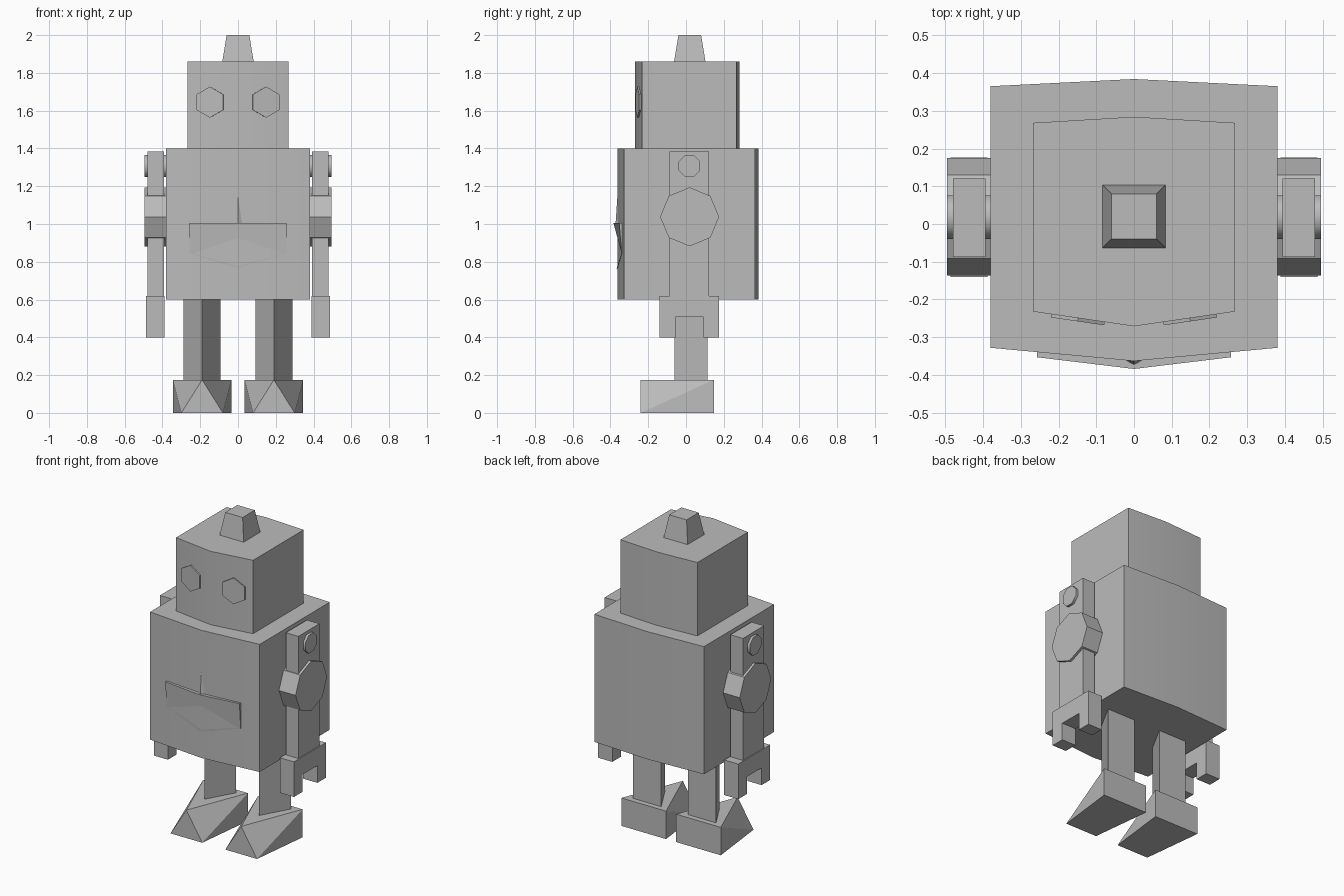
import bpy, bmesh, math
from mathutils import Matrix, Vector

cube = bpy.data.objects.get("Cube")
if cube:
    bpy.data.objects.remove(cube)

GREY = (0.5, 0.5, 0.5, 1)
metal = bpy.data.materials.new("grey metal")
metal.use_nodes = True
metal.diffuse_color = GREY
metal.node_tree.nodes["Principled BSDF"].inputs["Base Color"].default_value = GREY


def build(name, verts, faces, smooth=0):
    """Make an object; smooth is the largest edge angle to soften, in degrees."""
    bm = bmesh.new()
    vs = [bm.verts.new(v) for v in verts]
    for f in faces:
        bm.faces.new([vs[i] for i in f])
    bmesh.ops.recalc_face_normals(bm, faces=bm.faces[:])
    me = bpy.data.meshes.new(name)
    bm.to_mesh(me)
    bm.free()
    me.materials.append(metal)
    ob = bpy.data.objects.new(name, me)
    bpy.context.collection.objects.link(ob)
    if smooth:
        bpy.ops.object.select_all(action='DESELECT')
        ob.select_set(True)
        bpy.context.view_layer.objects.active = ob
        bpy.ops.object.shade_smooth_by_angle(angle=math.radians(smooth))
    return ob


def loft(name, ring_a, ring_b, smooth=0):
    """Join two matching outlines and cap both ends."""
    n = len(ring_a)
    faces = [(i, (i + 1) % n, n + (i + 1) % n, n + i) for i in range(n)]
    faces += [tuple(range(n)), tuple(range(n, 2 * n))]
    return build(name, ring_a + ring_b, faces, smooth)


def upright(name, outline, z0, z1, smooth=0):
    return loft(name, [(x, y, z0) for x, y in outline],
                [(x, y, z1) for x, y in outline], smooth)


def sideways(name, outline, x0, x1, smooth=0):
    return loft(name, [(x0, y, z) for y, z in outline],
                [(x1, y, z) for y, z in outline], smooth)


def ngon(n, r, cx=0, cy=0, turn=0):
    return [(cx + r * math.cos(math.tau * i / n + turn),
             cy + r * math.sin(math.tau * i / n + turn)) for i in range(n)]


def rect(x, y0, y1):
    return [(-x, y0), (x, y0), (x, y1), (-x, y1)]


def bowed_box(name, half, front, front_mid, back, back_mid, z0, z1):
    outline = [(-half, front), (0, front_mid), (half, front),
               (half, back), (0, back_mid), (-half, back)]
    return upright(name, outline, z0, z1, 30)


# Torso and head with slightly bowed front and back
bowed_box("torso", 0.38, -0.328, -0.363, 0.365, 0.384, 0.6, 1.4)
bowed_box("head", 0.267, -0.232, -0.271, 0.268, 0.284, 1.4, 1.86)

# Tapered cap
loft("head_cap", [(x, y, 1.86) for x, y in rect(0.083, -0.063, 0.103)],
     [(x, y, 2.0) for x, y in rect(0.06, -0.04, 0.08)])

# Mouth: wedge leaning out of the torso front, pointed at the bottom
outer = [(-0.257, -0.353, 1.005), (0, -0.384, 1.005), (0.257, -0.353, 1.005),
         (0.257, -0.341, 0.845), (0, -0.367, 0.765), (-0.257, -0.341, 0.845)]
loft("mouth", outer, [(x, -0.31, z) for x, y, z in outer], 30)

# Nose: thin spike rising from the mouth
build("nose", [(-0.032, -0.355, 1.0), (0.032, -0.355, 1.0), (0, -0.373, 1.0),
               (0, -0.362, 1.165)],
      [(0, 1, 2), (0, 2, 3), (2, 1, 3), (0, 1, 3)])

for side, s in (("left", 1), ("right", -1)):
    # Hexagonal eye lying on the sloped face
    eye = upright(side + "_eye", ngon(6, 0.082, turn=math.pi / 2), -0.02, 0.009)
    eye.matrix_world = (Matrix.Translation(Vector((s * 0.148, -0.249, 1.645)))
                        @ Matrix.Rotation(s * math.atan(0.146), 4, 'Z')
                        @ Matrix.Rotation(math.pi / 2, 4, 'X'))

    # Arm with shoulder bolt and elbow disc
    arm = [(-0.088, 0.61), (0.121, 0.61), (0.121, 1.385), (-0.088, 1.385)]
    sideways(side + "_arm", arm, s * 0.393, s * 0.48)
    sideways(side + "_shoulder_bolt", ngon(8, 0.062, 0.018, 1.307, math.pi / 8),
             s * 0.378, s * 0.495, 50)
    sideways(side + "_elbow_disc", ngon(8, 0.156, 0.019, 1.038),
             s * 0.378, s * 0.495)

    # Notched hand
    hand = [(-0.14, 0.4), (-0.055, 0.4), (-0.055, 0.508), (0.092, 0.508),
            (0.092, 0.4), (0.176, 0.4), (0.176, 0.62), (-0.14, 0.62)]
    sideways(side + "_hand", hand, s * 0.388, s * 0.486)

    # Three-sided leg with its edge to the front
    cx = s * 0.19
    upright(side + "_leg", [(cx, -0.062), (cx + 0.098, 0.114), (cx - 0.098, 0.114)],
            0.175, 0.6)

    # Foot: triangular top over a tapered sole
    w, t, front, back, top = 0.155, 0.11, -0.24, 0.148, 0.175
    verts = [(cx - w, back, 0), (cx + w, back, 0), (cx + t, front, 0),
             (cx - t, front, 0), (cx - w, back, top), (cx + w, back, top),
             (cx, front, top)]
    build(side + "_foot", verts,
          [(0, 1, 2, 3), (4, 5, 6), (0, 1, 5, 4), (3, 2, 6),
           (0, 3, 4), (3, 6, 4), (1, 2, 5), (2, 6, 5)])
